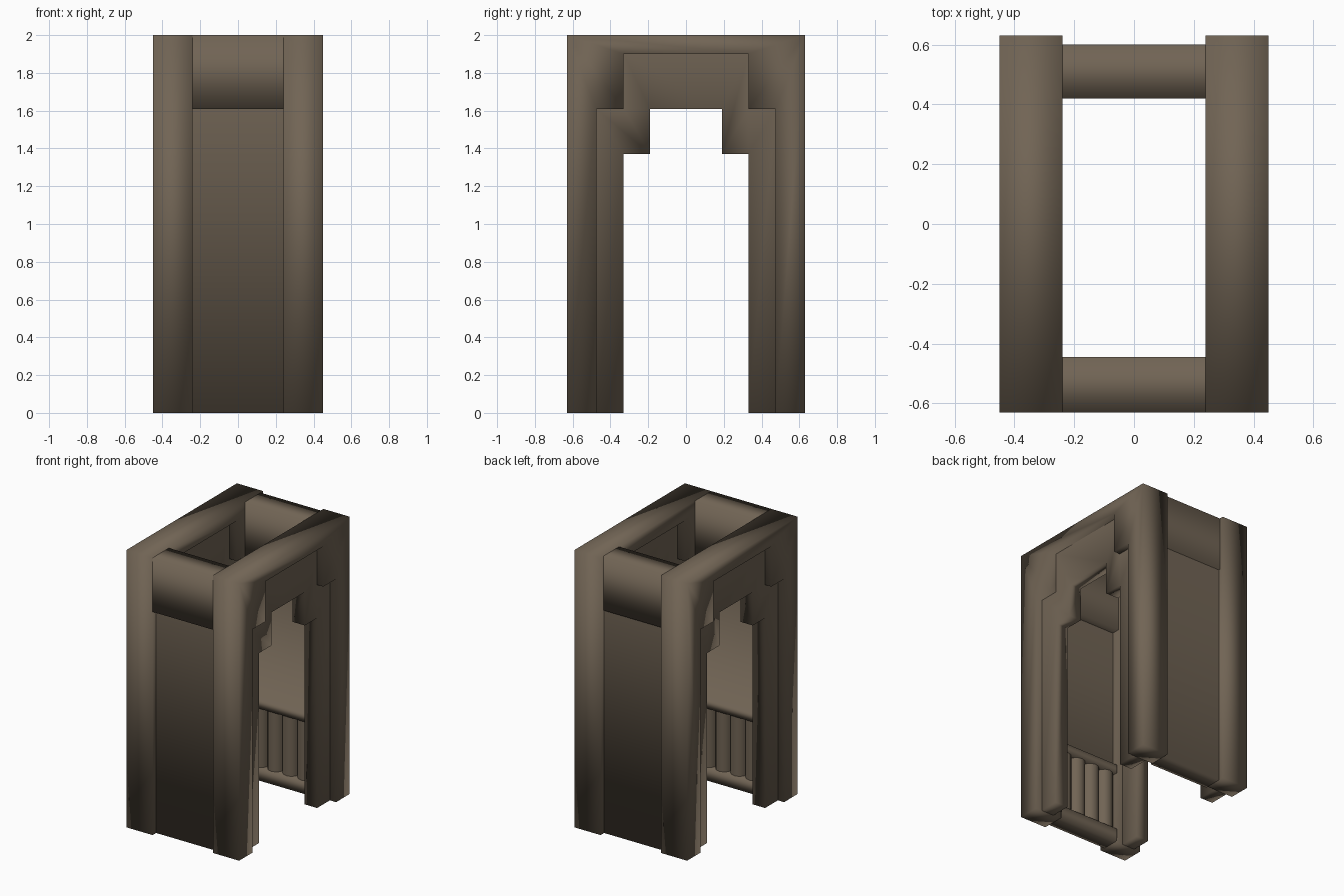
import bpy, bmesh, math

if "Cube" in bpy.data.objects:
    bpy.data.objects.remove(bpy.data.objects["Cube"])

stone = bpy.data.materials.new("brown_stone")
stone.diffuse_color = (0.165, 0.128, 0.090, 1)
stone.use_nodes = True
stone.node_tree.nodes["Principled BSDF"].inputs["Base Color"].default_value = stone.diffuse_color


def finish(name, bm):
    bmesh.ops.recalc_face_normals(bm, faces=bm.faces)
    for f in bm.faces:
        f.smooth = True
    me = bpy.data.meshes.new(name)
    bm.to_mesh(me)
    bm.free()
    me.materials.append(stone)
    ob = bpy.data.objects.new(name, me)
    bpy.context.collection.objects.link(ob)
    return ob


def arch(name, inner, outer, x0, x1, outer_side):
    """Band between two mirrored (y, z) half outlines, with thickness along x."""
    def full(h):
        return h + [(-y, z) for y, z in reversed(h)]
    bm = bmesh.new()
    cache = {}

    def vert(x, p):
        key = (x,) + p
        if key not in cache:
            cache[key] = bm.verts.new(key)
        return cache[key]

    def face(*vs):
        vs = list(dict.fromkeys(vs))
        if len(vs) > 2:
            bm.faces.new(vs)

    a, b = full(inner), full(outer)
    for i in range(len(a) - 1):
        for x in (x0, x1):
            face(vert(x, a[i]), vert(x, b[i]), vert(x, b[i + 1]), vert(x, a[i + 1]))
        for pts in ([a, b] if outer_side else [a]):
            face(vert(x0, pts[i]), vert(x0, pts[i + 1]),
                 vert(x1, pts[i + 1]), vert(x1, pts[i]))
    for i in (0, -1):   # feet
        face(vert(x0, a[i]), vert(x0, b[i]), vert(x1, b[i]), vert(x1, a[i]))
    return finish(name, bm)


def span_x(name, pts, skip=(), closed=True):
    """Sweep a (y, z) section between the arches, leaving the hidden ends open."""
    bm = bmesh.new()
    rows = [[bm.verts.new((x, y, z)) for x in (-0.24, 0.24)] for y, z in pts]
    for i in range(len(pts) if closed else len(pts) - 1):
        if i in skip:
            continue
        j = (i + 1) % len(pts)
        bm.faces.new((rows[i][0], rows[j][0], rows[j][1], rows[i][1]))
    return finish(name, bm)


step_outer = [(0.63, 0), (0.63, 2.0), (0.63, 2.0), (0.63, 2.0)]
step_mid = [(0.475, 0), (0.475, 1.61), (0.33, 1.61), (0.33, 1.90)]
step_inner = [(0.33, 0), (0.33, 1.37), (0.19, 1.37), (0.19, 1.61)]

for side, s in (("left", -1), ("right", 1)):
    # Main stepped arch and the thinner stepped arch set inside it
    arch(side + "_arch", step_mid, step_outer, s * 0.24, s * 0.45, True)
    arch(side + "_inner_arch", step_inner, step_mid, s * 0.30, s * 0.40, False)

for side, s, far, near in (("front", -1, 0.63, 0.445), ("back", 1, 0.60, 0.42)):
    # Lintel bridging the arches
    span_x(side + "_lintel", [(s * far, 1.61), (s * far, 2.0),
                              (s * near, 2.0), (s * near, 1.61)])

    # Side wall with a railed dado on its inner face; the flutes fill the gap
    section = [(0.59, 1.61), (0.59, 0), (0.46, 0), (0.46, 0.09), (0.525, 0.09),
               (0.525, 0.52), (0.46, 0.52), (0.46, 0.58), (0.505, 0.58), (0.505, 1.61)]
    span_x(side + "_wall", [(s * y, z) for y, z in section], skip=(4,), closed=False)

    # Fluted dado: a row of half-round columns
    bm = bmesh.new()
    for c in range(4):
        ring = []
        for k in range(7):
            t = math.pi * k / 6
            x = -0.18 + c * 0.12 - 0.06 * math.cos(t)
            y = s * (0.525 - 0.06 * math.sin(t))
            ring.append([bm.verts.new((x, y, z)) for z in (0.09, 0.52)])
        for p, q in zip(ring, ring[1:]):
            order = (p[0], q[0], q[1], p[1])
            bm.faces.new(order if s > 0 else order[::-1])
    for f in bm.faces:
        f.smooth = True
    me = bpy.data.meshes.new(side + "_flutes")
    bm.to_mesh(me)
    bm.free()
    me.materials.append(stone)
    bpy.context.collection.objects.link(bpy.data.objects.new(side + "_flutes", me))
